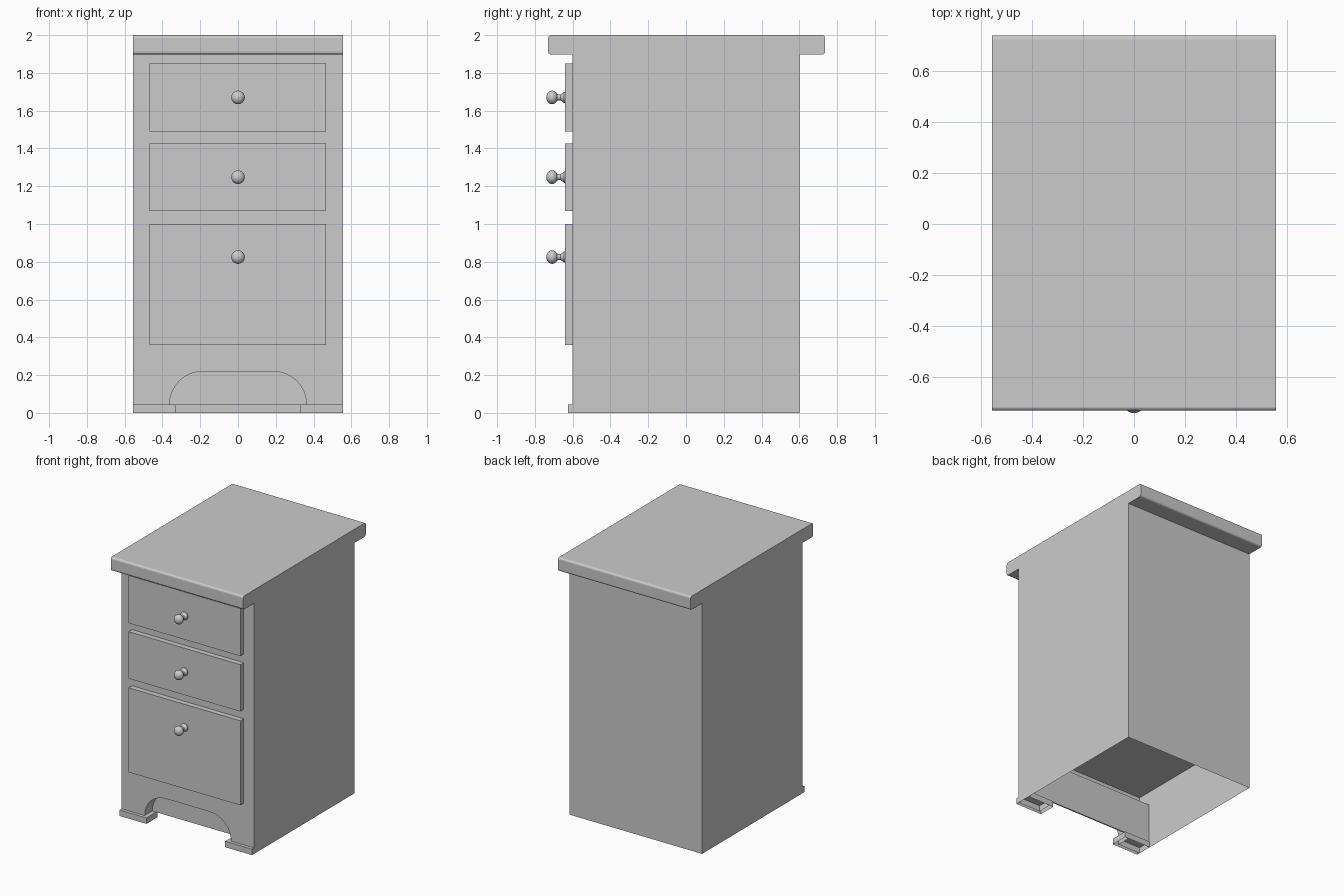
import bpy, bmesh
from math import sin, cos, pi

default_cube = bpy.data.objects.get("Cube")
if default_cube:
    bpy.data.objects.remove(default_cube, do_unlink=True)

grey = bpy.data.materials.new("plain_grey")
grey.use_nodes = True
grey.diffuse_color = (0.6, 0.6, 0.6, 1)
grey.node_tree.nodes["Principled BSDF"].inputs["Base Color"].default_value = grey.diffuse_color

HALF_W, FRONT, BACK = 0.555, -0.6, 0.6
SLAB_Z, BOARD_Y, FOOT_H = 1.897, -0.5, 0.045


def finish(bm, name, smooth=False):
    mesh = bpy.data.meshes.new(name)
    bm.to_mesh(mesh)
    bm.free()
    obj = bpy.data.objects.new(name, mesh)
    bpy.context.collection.objects.link(obj)
    mesh.materials.append(grey)
    if smooth:
        bpy.ops.object.select_all(action='DESELECT')
        obj.select_set(True)
        bpy.context.view_layer.objects.active = obj
        bpy.ops.object.shade_smooth_by_angle()
    return obj


def box(name, x, y, z, open_bottom=False):
    bm = bmesh.new()
    bmesh.ops.create_cube(bm, size=1)
    for v in bm.verts:
        v.co = [lo + (c + 0.5) * (hi - lo) for c, (lo, hi) in zip(v.co, (x, y, z))]
    if open_bottom:
        bm.normal_update()
        low = [f for f in bm.faces if f.normal.z < -0.5]
        bmesh.ops.delete(bm, geom=low, context='FACES')
    return finish(bm, name)


# Cabinet shell: arched front, thin walls, open underneath
def build_cabinet():
    bm = bmesh.new()
    radius, inner = 0.175, 0.187
    corner = [(inner + radius * cos(a), FOOT_H + radius * sin(a))
              for a in (i * pi / 16 for i in range(9))]
    right_half = [(inner + radius, 0)] + corner
    arch = right_half + [(-x, z) for x, z in reversed(right_half)]

    def face(points):
        return bm.faces.new([bm.verts.new(p) for p in points])

    outline = [(-HALF_W, 0), (-HALF_W, SLAB_Z), (HALF_W, SLAB_Z), (HALF_W, 0)]
    face([(x, FRONT, z) for x, z in outline + arch])
    for (x1, z1), (x2, z2) in zip(arch, arch[1:]):
        face([(x1, FRONT, z1), (x2, FRONT, z2), (x2, BOARD_Y, z2), (x1, BOARD_Y, z1)])
    face([(x, BACK, z) for x, z in outline])
    for x in (-HALF_W, HALF_W):
        face([(x, FRONT, 0), (x, BACK, 0), (x, BACK, SLAB_Z), (x, FRONT, SLAB_Z)])
    for z in (0.45, SLAB_Z):
        face([(-HALF_W, FRONT, z), (HALF_W, FRONT, z), (HALF_W, BACK, z), (-HALF_W, BACK, z)])
    bmesh.ops.remove_doubles(bm, verts=bm.verts, dist=0.0001)
    bmesh.ops.recalc_face_normals(bm, faces=bm.faces)
    finish(bm, "cabinet")


build_cabinet()

# Recessed board behind the arch
box("recessed_board", (-HALF_W, HALF_W), (BOARD_Y - 0.01, BOARD_Y), (FOOT_H, 0.35))

# Table top with long edges rounded
top = box("table_top", (-HALF_W, HALF_W), (-0.73, 0.737), (SLAB_Z, 2))
bm = bmesh.new()
bm.from_mesh(top.data)
long_edges = [e for e in bm.edges if abs(e.verts[0].co.x - e.verts[1].co.x) > 1]
bmesh.ops.bevel(bm, geom=long_edges, offset=0.015, segments=3, profile=0.5, affect='EDGES')
bm.to_mesh(top.data)
bm.free()

# Feet
for name, side in (("left", 1), ("right", -1)):
    box(name + "_foot", sorted((side * 0.33, side * HALF_W)), (-0.625, -0.49),
        (0, FOOT_H), open_bottom=True)


# Turned knob: ball, narrow neck and flared base
def knob(name, z):
    bm = bmesh.new()
    ball = [(0.036 * sin(a), -0.709 - 0.031 * cos(a)) for a in (i * pi / 12 for i in range(11))]
    profile = ball + [(0.015, -0.673), (0.015, -0.665), (0.022, -0.655), (0.03, -0.645), (0.03, -0.638)]
    verts = [bm.verts.new((r, y, z)) for r, y in profile]
    edges = [bm.edges.new(pair) for pair in zip(verts, verts[1:])]
    bmesh.ops.spin(bm, geom=verts + edges, cent=(0, 0, z), axis=(0, 1, 0),
                   angle=2 * pi, steps=24)
    bmesh.ops.remove_doubles(bm, verts=bm.verts, dist=0.0001)
    bmesh.ops.recalc_face_normals(bm, faces=bm.faces)
    finish(bm, name, smooth=True)


# Drawers with their knobs
for name, low, high, knob_z in (("top", 1.49, 1.85, 1.67),
                                ("middle", 1.07, 1.425, 1.248),
                                ("bottom", 0.36, 1.0, 0.825)):
    box(name + "_drawer", (-0.469, 0.467), (-0.64, FRONT), (low, high))
    knob(name + "_knob", knob_z)
